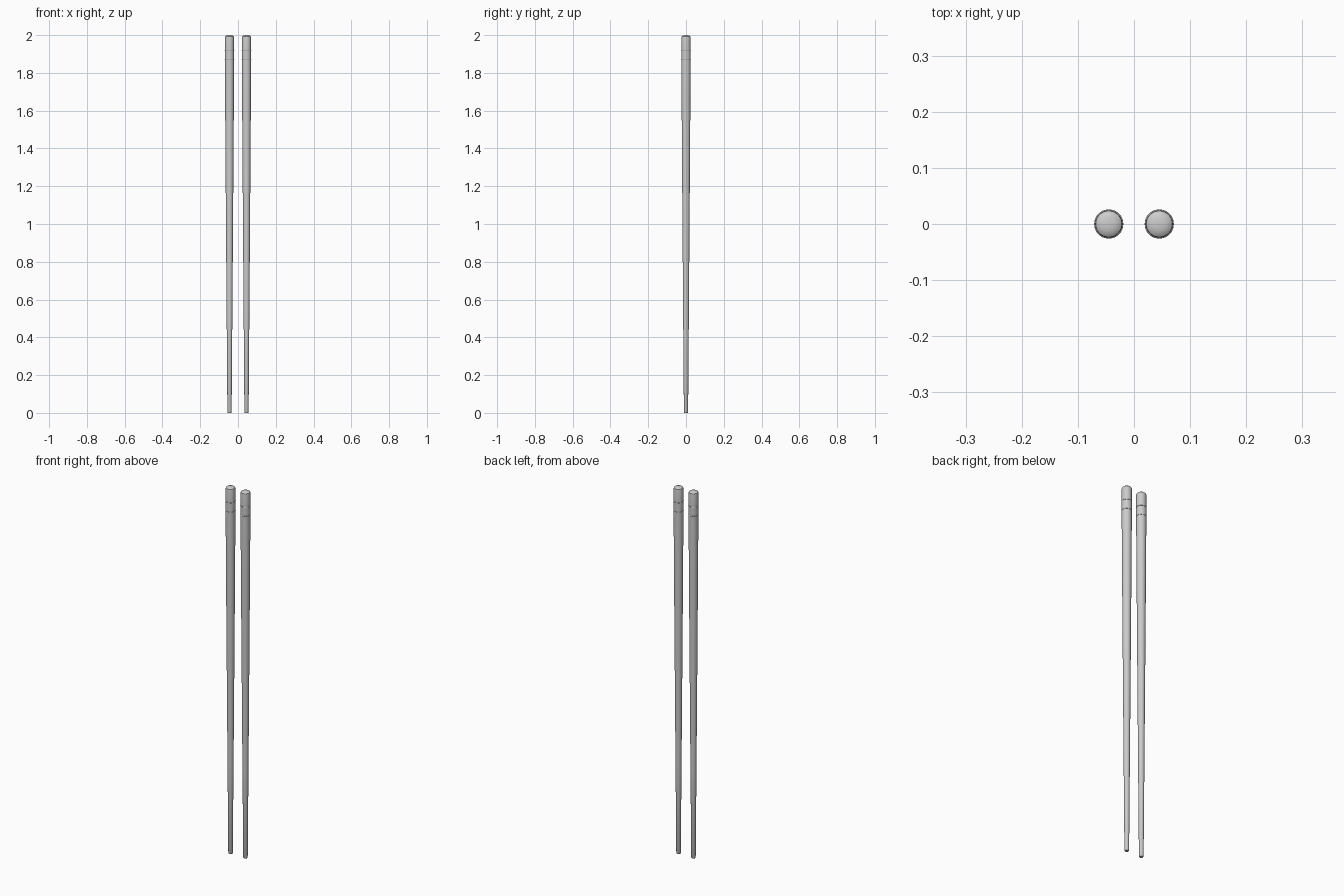
import bpy, bmesh, math

if "Cube" in bpy.data.objects:
    bpy.data.objects.remove(bpy.data.objects["Cube"])

SEG = 40


def lathe(name, profile, x):
    """Revolve (radius, z) points round a vertical axis at x, closing both ends."""
    bm = bmesh.new()
    rings = []
    for r, z in profile:
        rings.append([bm.verts.new((r * math.cos(2 * math.pi * i / SEG),
                                    r * math.sin(2 * math.pi * i / SEG), z))
                      for i in range(SEG)])
    for a, b in zip(rings, rings[1:]):
        for i in range(SEG):
            j = (i + 1) % SEG
            bm.faces.new((a[i], a[j], b[j], b[i]))
    bm.faces.new(rings[0][::-1])
    bm.faces.new(rings[-1])
    mesh = bpy.data.meshes.new(name)
    bm.to_mesh(mesh)
    bm.free()
    obj = bpy.data.objects.new(name, mesh)
    obj.location.x = x
    bpy.context.collection.objects.link(obj)
    return obj


def smooth(obj):
    bpy.ops.object.select_all(action='DESELECT')
    obj.select_set(True)
    bpy.context.view_layer.objects.active = obj
    bpy.ops.object.shade_smooth_by_angle(angle=math.radians(35))


# Tapered shaft with a softened tip
shaft = [(0.0095, 0.0), (0.0112, 0.004), (0.0150, 0.5), (0.0187, 1.0),
         (0.0222, 1.5), (0.0245, 1.87), (0.0245, 1.92)]
# Plain end cap with a shallow domed top
cap = [(0.0242, 1.92), (0.0242, 1.988), (0.0232, 1.993),
       (0.0190, 1.9965), (0.0120, 1.999), (0.0040, 2.0)]

for side, x in (("left", -0.045), ("right", 0.045)):
    smooth(lathe(side + "_shaft", shaft, x))
    smooth(lathe(side + "_end_cap", cap, x))
    # Thin decorative rings
    for label, z in (("upper", 1.92), ("lower", 1.87)):
        bpy.ops.mesh.primitive_torus_add(
            major_radius=0.0242, minor_radius=0.0018,
            major_segments=SEG, minor_segments=8, location=(x, 0, z))
        ring = bpy.context.object
        ring.name = f"{side}_{label}_ring"
        smooth(ring)
